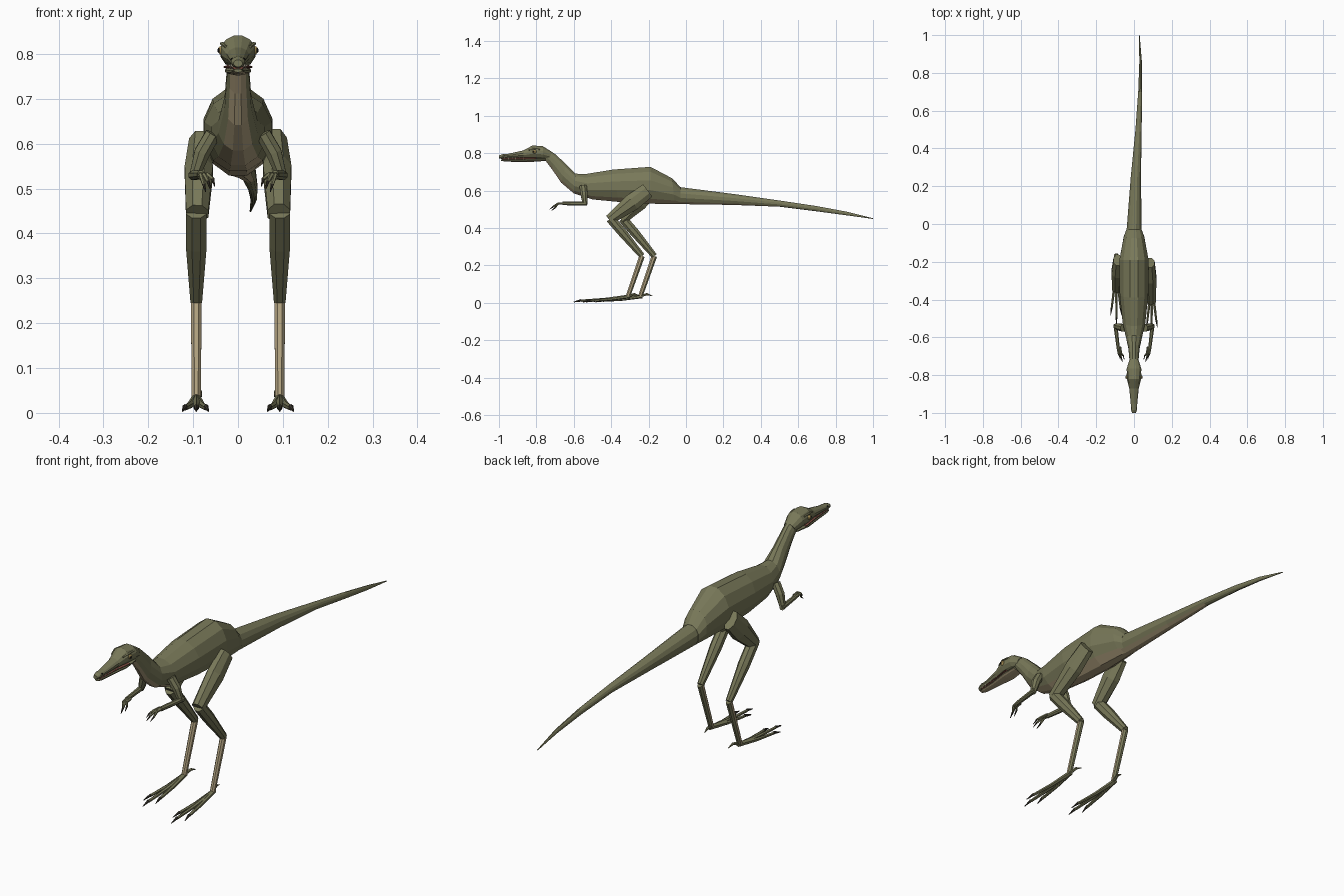
import bpy, bmesh, math
from mathutils import Vector

old = bpy.data.objects.get("Cube")
if old:
    bpy.data.objects.remove(old)


def material(name, r, g, b):
    m = bpy.data.materials.new(name)
    m.use_nodes = True
    m.diffuse_color = (r, g, b, 1)
    bsdf = next(n for n in m.node_tree.nodes if n.type == 'BSDF_PRINCIPLED')
    bsdf.inputs["Base Color"].default_value = (r, g, b, 1)
    return m


OLIVE = material("olive skin", 0.19, 0.19, 0.1)
TAN = material("tan underside", 0.43, 0.35, 0.21)
CLAW = material("dark claw", 0.04, 0.035, 0.025)
MOUTH = material("mouth red", 0.2, 0.07, 0.05)
TOOTH = material("ivory tooth", 0.7, 0.65, 0.5)
IRIS = material("amber eye", 0.5, 0.36, 0.12)
PUPIL = material("black pupil", 0.01, 0.01, 0.01)


def skin_rings(name, rings, mats, rule=None):
    """Bridge rings of points into a capped, flat-shaded solid."""
    bm = bmesh.new()
    loops = [[bm.verts.new(p) for p in ring] for ring in rings]
    n = len(loops[0])
    for a, b in zip(loops, loops[1:]):
        for k in range(n):
            bm.faces.new((a[k], a[(k + 1) % n], b[(k + 1) % n], b[k]))
    bm.faces.new(loops[0][::-1])
    bm.faces.new(loops[-1])
    bmesh.ops.recalc_face_normals(bm, faces=bm.faces)
    if rule:
        for f in bm.faces:
            f.normal_update()
            f.material_index = rule(f)
    me = bpy.data.meshes.new(name)
    bm.to_mesh(me)
    bm.free()
    for m in mats:
        me.materials.append(m)
    ob = bpy.data.objects.new(name, me)
    bpy.context.collection.objects.link(ob)
    return ob


def loft(name, stations, mats, rule=None, n=12):
    """Station: top y, top z, bottom y, bottom z, half width, x offset."""
    rings = []
    for ty, tz, by, bz, w, x in stations:
        top, bot = Vector((x, ty, tz)), Vector((x, by, bz))
        ring = []
        for k in range(n):
            a = 2 * math.pi * (k + 0.5) / n
            ring.append((top + bot) / 2 + (top - bot) / 2 * math.sin(a)
                        + Vector((w * math.cos(a), 0, 0)))
        rings.append(ring)
    return skin_rings(name, rings, mats, rule)


def limb(name, points, mats, rule=None, n=8):
    """Point: x, y, z, sideways radius, other radius."""
    pos = [Vector(p[:3]) for p in points]
    rings = []
    for i, p in enumerate(points):
        d = (pos[min(i + 1, len(pos) - 1)] - pos[max(i - 1, 0)]).normalized()
        side = Vector((1, 0, 0))
        side = (side - d * side.dot(d)).normalized()
        other = d.cross(side)
        rings.append([pos[i] + side * p[3] * math.cos(a) + other * p[4] * math.sin(a)
                      for a in (2 * math.pi * (k + 0.5) / n for k in range(n))])
    return skin_rings(name, rings, mats, rule)


def ball(name, loc, scale, mat):
    bpy.ops.mesh.primitive_uv_sphere_add(segments=10, ring_count=6, location=loc)
    ob = bpy.context.object
    ob.name = name
    ob.scale = scale
    ob.data.materials.append(mat)


def underside(f):
    return int(f.normal.z < -0.2 and abs(f.normal.x) < 0.75
               and f.calc_center_median().y < 0.5)


# Trunk and neck
loft("body", [
    (-0.03, 0.62, -0.03, 0.527, 0.042, 0),
    (-0.075, 0.668, -0.06, 0.526, 0.056, 0),
    (-0.19, 0.73, -0.19, 0.526, 0.08, 0),
    (-0.39, 0.715, -0.36, 0.536, 0.078, 0),
    (-0.54, 0.69, -0.5, 0.55, 0.062, 0),
    (-0.59, 0.692, -0.6, 0.583, 0.045, 0),
    (-0.64, 0.742, -0.668, 0.64, 0.031, 0),
    (-0.7, 0.797, -0.715, 0.71, 0.026, 0),
    (-0.745, 0.825, -0.755, 0.763, 0.025, 0)], [OLIVE, TAN], underside)

# Tail with a gentle sideways curve
loft("tail", [
    (-0.05, 0.622, -0.05, 0.526, 0.042, 0),
    (0.25, 0.583, 0.25, 0.522, 0.028, 0.01),
    (0.5, 0.547, 0.5, 0.513, 0.017, 0.024),
    (0.7, 0.517, 0.7, 0.488, 0.011, 0.033),
    (0.86, 0.487, 0.86, 0.467, 0.007, 0.035),
    (1.0, 0.452, 1.0, 0.448, 0.002, 0.028)], [OLIVE, TAN], underside)

# Head, closed jaw and the dark red line between them
loft("head", [
    (-0.715, 0.806, -0.735, 0.765, 0.026, 0),
    (-0.765, 0.838, -0.765, 0.767, 0.04, 0),
    (-0.82, 0.842, -0.82, 0.77, 0.039, 0),
    (-0.87, 0.815, -0.87, 0.773, 0.026, 0),
    (-0.95, 0.797, -0.95, 0.772, 0.018, 0),
    (-0.985, 0.794, -0.985, 0.769, 0.016, 0),
    (-1.0, 0.787, -1.0, 0.771, 0.01, 0)], [OLIVE])
loft("mouth_lining", [
    (-0.8, 0.777, -0.8, 0.765, 0.033, 0),
    (-0.88, 0.777, -0.88, 0.765, 0.021, 0),
    (-0.98, 0.775, -0.98, 0.764, 0.012, 0)], [MOUTH])
loft("lower_jaw", [
    (-0.75, 0.775, -0.75, 0.758, 0.026, 0),
    (-0.82, 0.771, -0.82, 0.753, 0.03, 0),
    (-0.9, 0.769, -0.9, 0.752, 0.019, 0),
    (-0.97, 0.768, -0.97, 0.755, 0.014, 0),
    (-0.99, 0.767, -0.99, 0.759, 0.009, 0)], [OLIVE, TAN],
    lambda f: int(f.normal.z < -0.4))


def leg(s, side, dy):
    x = 0.093 * s
    hip, knee = (0.085 * s, -0.205 + dy * 0.2, 0.6), (0.091 * s, -0.41 + dy, 0.444)
    mid = [a * 0.6 + b * 0.4 for a, b in zip(hip, knee)]
    ankle, foot = (x, -0.235 + dy, 0.25), (x, -0.31 + dy, 0.035)
    limb(side + "_thigh", [(*hip, 0.026, 0.044), (*mid, 0.034, 0.05),
                           (*knee, 0.027, 0.029)], [OLIVE])
    limb(side + "_shank", [(x, knee[1] + 0.005, 0.45, 0.025, 0.026),
                           (x, knee[1] + 0.07, 0.375, 0.025, 0.026),
                           (*ankle, 0.014, 0.017)], [OLIVE])
    # Tan front and sides, olive at the back
    limb(side + "_lower_shin", [(*ankle, 0.013, 0.016), (*foot, 0.011, 0.013)],
         [OLIVE, TAN], lambda f: int(f.normal.y < 0.2))
    # Three long front toes, each with a dark claw
    for label, dx, length in (("inner", -0.022, 0.2), ("middle", 0, 0.25),
                              ("outer", 0.025, 0.2)):
        fx, fy = x + dx * s, foot[1] - length
        limb(f"{side}_{label}_toe", [(x, foot[1] + 0.01, 0.034, 0.01, 0.01),
             (x + dx * s * 0.5, foot[1] - length / 2, 0.018, 0.008, 0.008),
             (fx, fy, 0.011, 0.006, 0.006)], [OLIVE], n=6)
        limb(f"{side}_{label}_toe_claw", [(fx, fy, 0.013, 0.006, 0.007),
             (fx + dx * s * 0.25, fy - 0.04, 0.004, 0.001, 0.002)], [CLAW], n=6)
    # Small raised rear toe
    limb(side + "_rear_toe", [(x, foot[1], 0.035, 0.007, 0.007),
         (x - 0.008 * s, foot[1] + 0.035, 0.046, 0.006, 0.006),
         (x - 0.012 * s, foot[1] + 0.065, 0.036, 0.001, 0.001)], [OLIVE], n=6)


def arm(s, side):
    limb(side + "_upper_arm", [(0.056 * s, -0.55, 0.622, 0.018, 0.021),
         (0.08 * s, -0.545, 0.58, 0.019, 0.02),
         (0.098 * s, -0.54, 0.525, 0.012, 0.013)], [OLIVE])
    limb(side + "_forearm", [(0.099 * s, -0.53, 0.53, 0.012, 0.012),
         (0.083 * s, -0.66, 0.531, 0.009, 0.01)], [OLIVE])
    # Three fingers bending down into claws
    for k in (-1, 0, 1):
        bx = (0.08 + 0.007 * k) * s
        tip = ((0.066 + 0.01 * k) * s, -0.71 + 0.012 * abs(k), 0.515 - 0.006 * k)
        limb(f"{side}_finger_{k + 2}", [(bx, -0.65, 0.531, 0.006, 0.006),
             (bx - 0.005 * s, -0.685, 0.53, 0.006, 0.006),
             (*tip, 0.004, 0.004)], [OLIVE], n=6)
        limb(f"{side}_finger_claw_{k + 2}", [(*tip, 0.004, 0.004),
             (tip[0] - 0.004 * s, tip[1] - 0.02, tip[2] - 0.016, 0.001, 0.001)],
             [CLAW], n=6)


for s, side, dy in ((1, "left", 0), (-1, "right", 0.066)):
    leg(s, side, dy)
    arm(s, side)
    # Eye, brow and nostril
    ball(side + "_eye", (0.037 * s, -0.81, 0.808), (0.008, 0.011, 0.01), IRIS)
    ball(side + "_pupil", (0.042 * s, -0.813, 0.808), (0.004, 0.006, 0.006), PUPIL)
    limb(side + "_brow", [(0.034 * s, -0.78, 0.821, 0.004, 0.004),
         (0.035 * s, -0.81, 0.823, 0.006, 0.004),
         (0.027 * s, -0.845, 0.816, 0.004, 0.003)], [OLIVE], n=6)
    ball(side + "_nostril", (0.014 * s, -0.972, 0.788), (0.003, 0.005, 0.003), PUPIL)
    # Row of small teeth along the upper lip
    for i in range(6):
        y = -0.87 - 0.02 * i
        tx = (0.02 - 0.0015 * i) * s
        limb(f"{side}_tooth_{i + 1}", [(tx, y, 0.776, 0.002, 0.002),
             (tx, y, 0.766, 0.0005, 0.0005)], [TOOTH], n=4)
